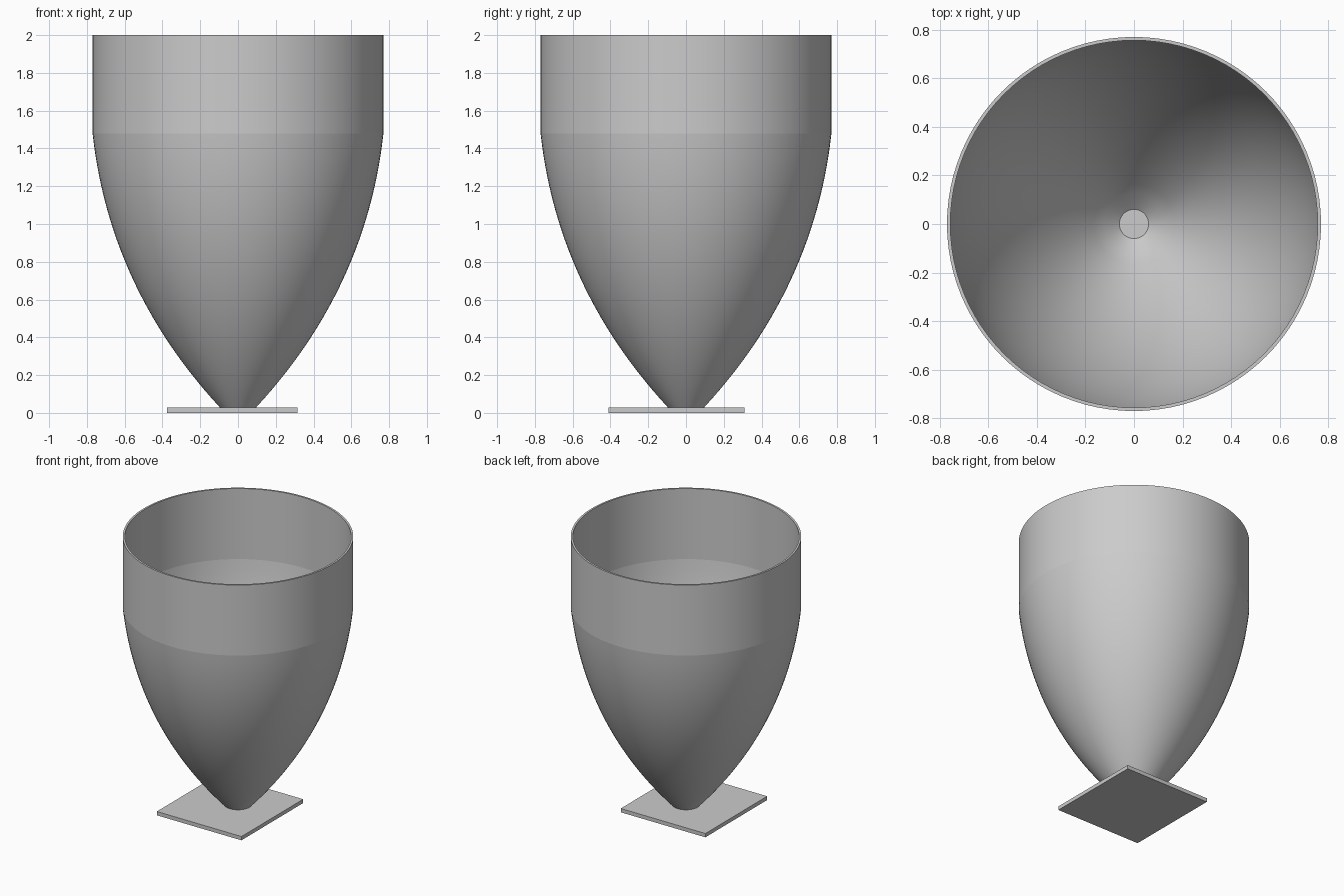
import bpy, bmesh, math
from mathutils import Vector

cube = bpy.data.objects.get("Cube")
if cube:
    bpy.data.objects.remove(cube, do_unlink=True)

SIDES = 96
WALL = 0.014
PLATE_TOP = 0.028

grey = bpy.data.materials.new("plain_grey")
grey.use_nodes = True
grey.diffuse_color = (0.6, 0.6, 0.6, 1)
grey.node_tree.nodes["Principled BSDF"].inputs["Base Color"].default_value = (0.6, 0.6, 0.6, 1)


def finish(name, bm):
    mesh = bpy.data.meshes.new(name)
    bm.to_mesh(mesh)
    bm.free()
    obj = bpy.data.objects.new(name, mesh)
    bpy.context.collection.objects.link(obj)
    mesh.materials.append(grey)
    return obj


def revolve(name, profile):
    """Spin a list of (radius, height) points round the z axis."""
    bm = bmesh.new()
    verts = [bm.verts.new((r, 0, z)) for r, z in profile]
    edges = [bm.edges.new(pair) for pair in zip(verts, verts[1:])]
    bmesh.ops.spin(bm, geom=verts + edges, cent=(0, 0, 0), axis=(0, 0, 1),
                   angle=math.tau, steps=SIDES, use_duplicate=False)
    bmesh.ops.remove_doubles(bm, verts=bm.verts, dist=1e-5)
    # Profiles run up the outside, so outer faces must point away from the axis
    bm.normal_update()
    face = max(bm.faces, key=lambda f: f.calc_center_median().xy.length)
    if face.normal.xy.dot(face.calc_center_median().xy) < 0:
        bmesh.ops.reverse_faces(bm, faces=bm.faces)
    obj = finish(name, bm)
    bpy.ops.object.select_all(action="DESELECT")
    obj.select_set(True)
    bpy.context.view_layer.objects.active = obj
    bpy.ops.object.shade_smooth_by_angle(angle=math.radians(30))
    return obj


# Curved wall of the bowl: a quadratic curve and its inward offset
start, bend, end = Vector((0.095, PLATE_TOP)), Vector((0.68, 0.66)), Vector((0.77, 1.48))
outer, inner = [], []
STEPS = 28
for i in range(STEPS + 1):
    t = i / STEPS
    p = start * (1 - t) ** 2 + bend * 2 * t * (1 - t) + end * t * t
    slope = ((bend - start) * (1 - t) + (end - bend) * t).normalized()
    outer.append(p)
    inner.append(p + Vector((-slope.y, slope.x)) * WALL)
inner[0] = Vector((0.06, PLATE_TOP))
inner[-1] = Vector((end.x - WALL, end.y))
revolve("bowl_lower", outer)
lower_inside = revolve("bowl_lining", inner)
lower_inside.data.flip_normals()

# Straight collar with a flat rim
revolve("bowl_collar", [(end.x, end.y), (end.x, 2), (end.x - WALL, 2), (end.x - WALL, end.y)])

# Thin base plate, slightly off centre
bm = bmesh.new()
bmesh.ops.create_cube(bm, size=1)
bmesh.ops.scale(bm, vec=(0.69, 0.72, PLATE_TOP), verts=bm.verts)
bmesh.ops.translate(bm, vec=(-0.03, -0.05, PLATE_TOP / 2), verts=bm.verts)
finish("base_plate", bm)
